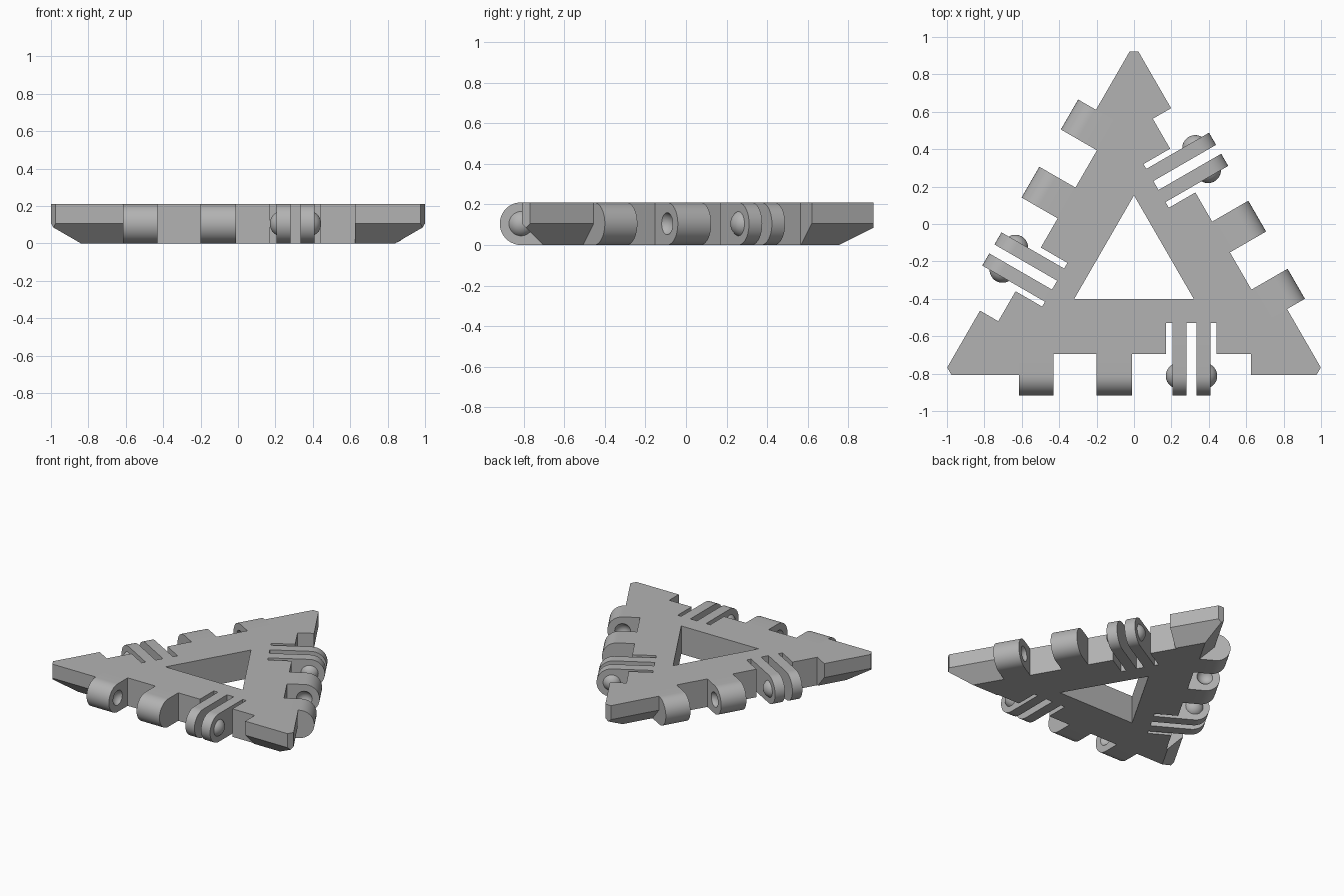
import bpy, bmesh, math
from mathutils import Matrix, Vector

if "Cube" in bpy.data.objects:
    bpy.data.objects.remove(bpy.data.objects["Cube"])

CY = -0.217      # centre of the triangle
H = 0.21         # plate thickness
R = H / 2        # hinge radius, also chamfer size
AXIS = -0.595    # hinge axis distance from the centre

grey = bpy.data.materials.new("light grey plastic")
grey.diffuse_color = (0.45, 0.45, 0.45, 1)
grey.use_nodes = True
grey.node_tree.nodes["Principled BSDF"].inputs["Base Color"].default_value = grey.diffuse_color


def rot(i):
    return Matrix.Rotation(math.radians(120 * i), 4, 'Z')


def make(name, bm, side=0):
    bmesh.ops.recalc_face_normals(bm, faces=bm.faces)
    me = bpy.data.meshes.new(name)
    bm.to_mesh(me)
    bm.free()
    me.materials.append(grey)
    ob = bpy.data.objects.new(name, me)
    bpy.context.collection.objects.link(ob)
    ob.matrix_world = Matrix.Translation((0, CY, 0)) @ rot(side)
    return ob


def prism(points, extrude):
    """Closed profile of 3D points swept along a vector."""
    bm = bmesh.new()
    f = bm.faces.new([bm.verts.new(p) for p in points])
    res = bmesh.ops.extrude_face_region(bm, geom=[f], use_keep_orig=True)
    vs = [g for g in res['geom'] if isinstance(g, bmesh.types.BMVert)]
    bmesh.ops.translate(bm, verts=vs, vec=extrude)
    return bm


def activate(ob):
    bpy.ops.object.select_all(action='DESELECT')
    ob.select_set(True)
    bpy.context.view_layer.objects.active = ob


def cut(ob, cutter):
    bpy.context.view_layer.update()
    activate(ob)
    m = ob.modifiers.new("cut", 'BOOLEAN')
    m.operation = 'DIFFERENCE'
    m.solver = 'EXACT'
    m.object = cutter
    bpy.ops.object.modifier_apply(modifier=m.name)
    bpy.data.objects.remove(cutter)


def smooth(ob):
    activate(ob)
    bpy.ops.object.shade_smooth_by_angle(angle=math.radians(30))


def hinge_profile(x0, x1, back, n=20):
    """Bar with a rounded outer end, running along x."""
    pts = [(x0, back, 0), (x0, back, H)]
    for i in range(n + 1):
        a = math.pi / 2 + math.pi * i / n
        pts.append((x0, AXIS + R * math.cos(a), R + R * math.sin(a)))
    return prism(pts, (x1 - x0, 0, 0))


# triangular plate: blunt tips, lower half chamfered at 45 degrees
bm = bmesh.new()
tip = [(-.023, 1.14, H), (.023, 1.14, H), (-.023, 1.14, R), (.023, 1.14, R),
       (0, 1.14, .085), (0, .97, 0)]
for i in range(3):
    for p in tip:
        bm.verts.new(rot(i) @ Vector(p))
bmesh.ops.convex_hull(bm, input=bm.verts[:])
bmesh.ops.dissolve_limit(bm, angle_limit=0.02, verts=bm.verts[:], edges=bm.edges[:])
plate = make("triangle_plate", bm)

# triangular window in the middle
window = [rot(i) @ Vector((0, .37, -.1)) for i in range(3)]
cut(plate, make("window_cutter", prism(window, (0, 0, .5))))

# hinge recess with a deeper pocket for the prongs, on each side
recess = [(-.615, -.9), (-.615, -.477), (.17, -.477), (.17, -.313),
          (.44, -.313), (.44, -.477), (.625, -.477), (.625, -.9)]
for s in range(3):
    cut(plate, make("recess_cutter",
                    prism([(x, y, -.1) for x, y in recess], (0, 0, .5)), s))

# hinge parts on each side
for s in range(3):
    # solid knuckles, each with a round socket on the face towards the other
    for name, x0, x1, face, out in (("outer_knuckle", -.615, -.43, -.43, 1),
                                    ("inner_knuckle", -.2, -.01, -.2, -1)):
        k = make(name, hinge_profile(x0, x1, -.477), s)
        ball = bmesh.new()
        bmesh.ops.create_uvsphere(
            ball, u_segments=32, v_segments=16, radius=.06,
            matrix=Matrix.Translation((face + out * .025, AXIS, R))
            @ Matrix.Rotation(math.pi / 2, 4, 'Y'))
        cut(k, make("socket_cutter", ball, s))
        smooth(k)

    # thin flexible prongs with a snap bump on the outer faces
    for name, x0, x1, face, out in (("left_prong", .205, .28, .205, -1),
                                    ("right_prong", .335, .41, .41, 1)):
        smooth(make(name, hinge_profile(x0, x1, -.313), s))
        cap = bmesh.new()
        big, depth, n = .069, .034, 8
        amax = math.acos(depth / big)
        prof = []
        for i in range(n + 1):
            a = amax * i / n
            prof.append(cap.verts.new((face + out * (big * math.cos(a) - depth),
                                       AXIS + big * math.sin(a), R)))
        edges = [cap.edges.new(p) for p in zip(prof, prof[1:])]
        bmesh.ops.spin(cap, geom=prof + edges, cent=(face, AXIS, R),
                       axis=(1, 0, 0), angle=2 * math.pi, steps=32)
        bmesh.ops.remove_doubles(cap, verts=cap.verts[:], dist=1e-4)
        rim = [e for e in cap.edges if e.is_boundary]
        bmesh.ops.holes_fill(cap, edges=rim, sides=0)
        smooth(make(name + "_bump", cap, s))
